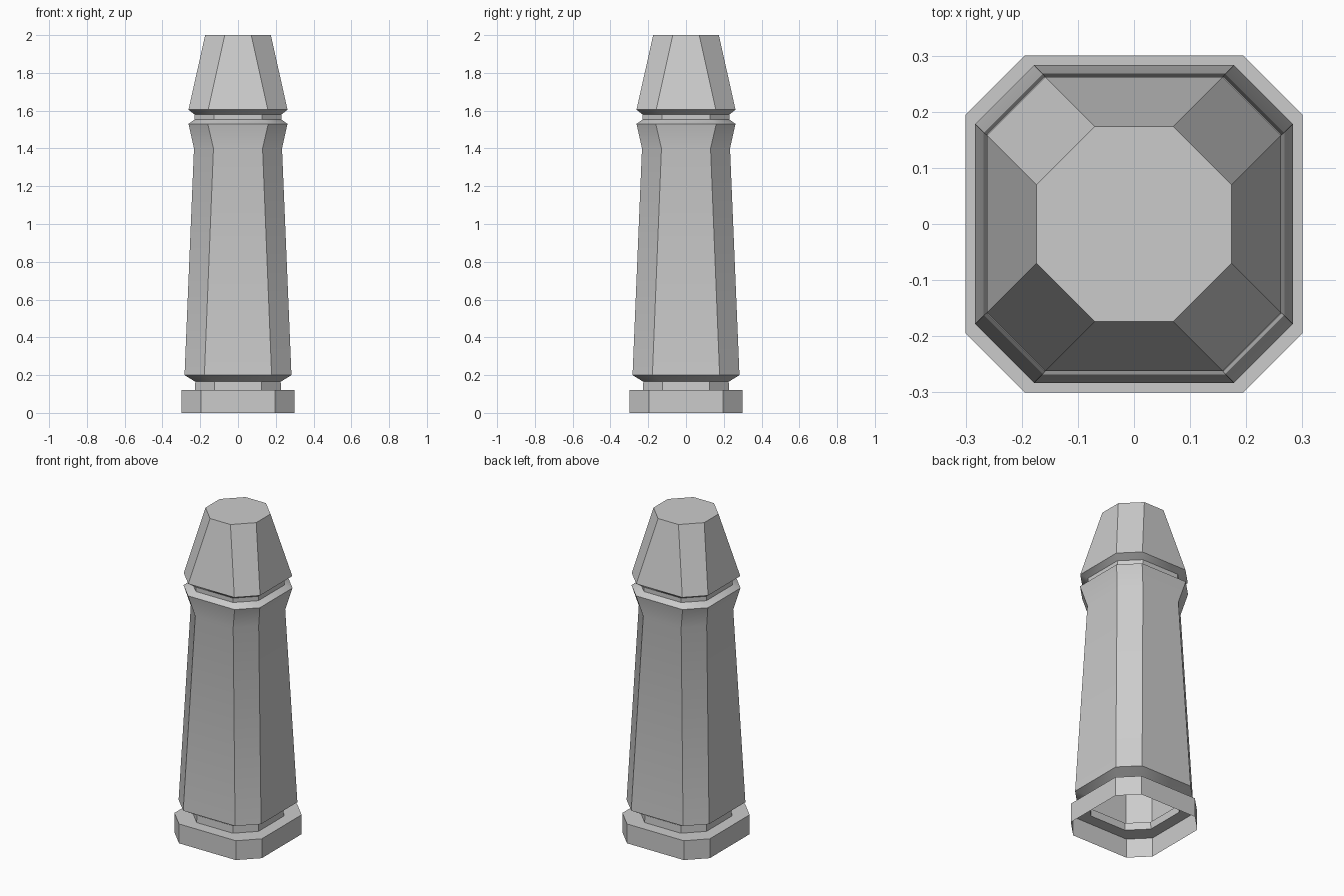
import bpy, math

if "Cube" in bpy.data.objects:
    bpy.data.objects.remove(bpy.data.objects["Cube"])

# Profile of chamfered-square rings: (height, half width, half length of flat side)
RINGS = [
    (0.00, 0.300, 0.195),   # plinth, open underneath
    (0.12, 0.300, 0.195),
    (0.12, 0.228, 0.124),   # lower neck
    (0.165, 0.226, 0.124),
    (0.20, 0.283, 0.178),   # tapering shaft
    (1.40, 0.233, 0.130),
    (1.53, 0.262, 0.160),   # flared collar
    (1.553, 0.230, 0.128),  # upper neck
    (1.58, 0.230, 0.128),
    (1.605, 0.262, 0.158),  # cap
    (2.00, 0.174, 0.070),
]


def octagon(z, a, b):
    return [(a, -b, z), (a, b, z), (b, a, z), (-b, a, z),
            (-a, b, z), (-a, -b, z), (-b, -a, z), (b, -a, z)]


# Skin the rings into one shell, closed at the top
verts = [v for ring in RINGS for v in octagon(*ring)]
faces = []
for r in range(len(RINGS) - 1):
    for i in range(8):
        j = (i + 1) % 8
        faces.append((r * 8 + i, r * 8 + j, r * 8 + 8 + j, r * 8 + 8 + i))
top = (len(RINGS) - 1) * 8
faces.append(tuple(range(top, top + 8)))

mesh = bpy.data.meshes.new("bollard_post")
mesh.from_pydata(verts, [], faces)
post = bpy.data.objects.new("bollard_post", mesh)
bpy.context.collection.objects.link(post)

# Soft bend below the collar, every other edge crisp
bpy.context.view_layer.objects.active = post
post.select_set(True)
bpy.ops.object.shade_smooth_by_angle(angle=math.radians(30))
